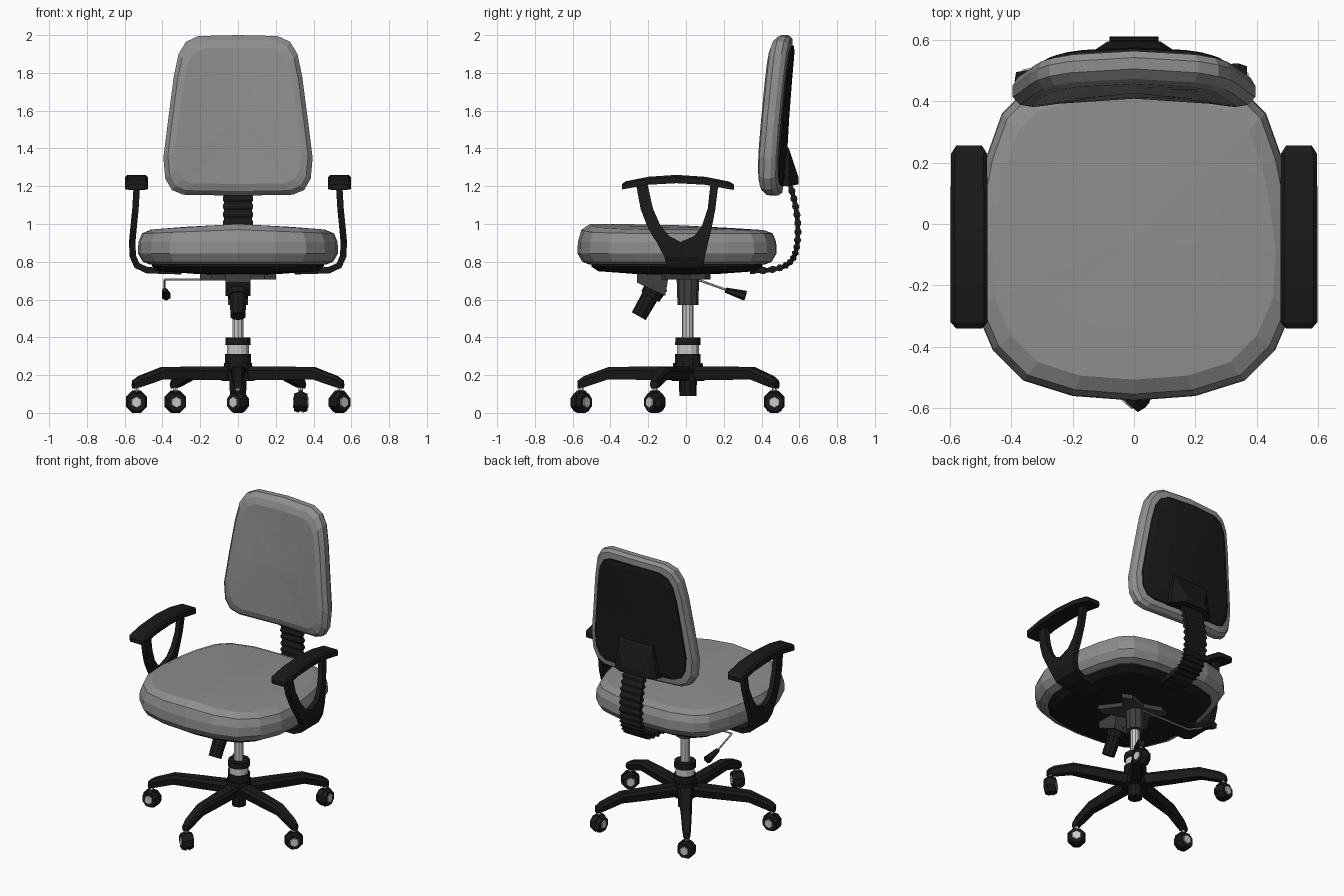
import bpy, bmesh, math
from mathutils import Vector as V
from mathutils.geometry import interpolate_bezier

if "Cube" in bpy.data.objects:
    bpy.data.objects.remove(bpy.data.objects["Cube"])


def material(name, g):
    m = bpy.data.materials.new(name)
    m.diffuse_color = (g, g, g, 1)
    m.use_nodes = True
    m.node_tree.nodes["Principled BSDF"].inputs["Base Color"].default_value = m.diffuse_color
    return m


FABRIC, BLACK = material("fabric", 0.27), material("black_plastic", 0.01)
CHROME, STEEL = material("chrome", 0.55), material("dark_steel", 0.05)


def finish(name, bm, mat):
    bmesh.ops.remove_doubles(bm, verts=bm.verts, dist=0.0005)
    bmesh.ops.recalc_face_normals(bm, faces=bm.faces)
    me = bpy.data.meshes.new(name)
    bm.to_mesh(me)
    bm.free()
    me.materials.append(mat)
    ob = bpy.data.objects.new(name, me)
    bpy.context.collection.objects.link(ob)
    return ob


def loft(name, rings, mat):
    """Skin closed rings of points and cap both ends."""
    bm = bmesh.new()
    rows = [[bm.verts.new(p) for p in r] for r in rings]
    n = len(rows[0])
    for a, b in zip(rows, rows[1:]):
        for i in range(n):
            j = (i + 1) % n
            bm.faces.new((a[i], a[j], b[j], b[i]))
    bm.faces.new(rows[0])
    bm.faces.new(rows[-1])
    return finish(name, bm, mat)


def rod(name, p, q, r1, r2, n, mat):
    p, q = V(p), V(q)
    rot = (q - p).to_track_quat('Z', 'Y')

    def ring(c, r):
        return [c + rot @ V((r * math.cos(t), r * math.sin(t), 0))
                for t in [2 * math.pi * (i + .5) / n for i in range(n)]]
    return loft(name, [ring(p, r1), ring(q, r2)], mat)


def prism(name, yz, hw, mat):
    return loft(name, [[(x, y, z) for y, z in yz] for x in (-hw, hw)], mat)


def mirrored(half):
    """Close a half outline whose ends lie on x = 0."""
    return half + [(-x, y) for x, y in half[-2:0:-1]]


# Seat cushion and pan share one outline
seat = mirrored([(0, -.575), (.2, -.56), (.36, -.51), (.46, -.41), (.52, -.27), (.53, -.1),
                 (.51, .07), (.48, .22), (.43, .36), (.36, .43), (.2, .475), (0, .48)])
CY = -.05


def seat_ring(z, s, crown=0):
    out = []
    for x, y in seat:
        x, y = x * s, CY + (y - CY) * s
        lift = (1 - abs(x) / .5) * min(1, max(0, (.35 - y) / .5))
        out.append((x, y, z + crown * lift))
    return out


loft("seat_cushion", [seat_ring(.785, 0), seat_ring(.785, .88), seat_ring(.80, .95),
                      seat_ring(.845, 1), seat_ring(.905, .995), seat_ring(.95, .96, .02),
                      seat_ring(.968, .87, .033), seat_ring(.973, .55, .027),
                      seat_ring(.975, 0, .024)], FABRIC)
loft("seat_pan", [seat_ring(.80, .86), seat_ring(.775, .86), seat_ring(.75, .79),
                  seat_ring(.735, .4), seat_ring(.73, 0)], BLACK)

# Backrest cushion and rear shell, leaning and wrapped around the sitter
back = mirrored([(0, 2), (.21, 1.995), (.275, 1.965), (.315, 1.9), (.34, 1.78), (.37, 1.55),
                 (.395, 1.35), (.385, 1.24), (.35, 1.18), (.29, 1.155), (0, 1.15)])
CZ = 1.56


def back_ring(d, s):
    out = []
    for x, z in back:
        x, z = x * s, CZ + (z - CZ) * s
        lean = .462 + .055 * max(0, (z - 1.15) / .85) ** 1.5
        out.append((x, lean - .04 * (x / .38) ** 2 + d, z))
    return out


loft("backrest_cushion", [back_ring(d, s) for d, s in (
    (-.055, 0), (-.055, .5), (-.055, .85), (-.042, .94), (-.012, 1), (.025, 1),
    (.048, .96), (.054, .85), (.05, .5), (.05, 0))], FABRIC)
loft("backrest_shell", [back_ring(d, s) for d, s in (
    (.045, .88), (.06, .87), (.066, .8), (.066, .45), (.066, 0))], BLACK)
loft("backrest_bracket", [[(x, y, z) for x, z in ((-w, lo), (w, lo), (w * .8, hi), (-w * .8, hi))]
                          for y, w, lo, hi in ((.49, .17, 1.2, 1.46), (.545, .16, 1.2, 1.4),
                                               (.595, .085, 1.21, 1.25))], BLACK)

# Ribbed spine swept from under the seat to the backrest
path = interpolate_bezier(V((0, .34, .752)), V((0, .56, .752)), V((0, .585, .80)),
                          V((0, .592, .94)), 40)
path += interpolate_bezier(V((0, .592, .94)), V((0, .598, 1.05)), V((0, .57, 1.14)),
                           V((0, .545, 1.23)), 28)[1:]
rings = []
for i, p in enumerate(path):
    t = (path[min(i + 1, len(path) - 1)] - path[max(i - 1, 0)]).normalized()
    nrm = V((0, -t.z, t.y))
    h, w = (.018, .08) if i % 4 < 2 else (.012, .074)
    rings.append([p + nrm * a * h + V((b * w, 0, 0))
                  for a, b in ((-1, -1), (-1, 1), (1, 1), (1, -1))])
loft("ribbed_spine", rings, BLACK)

# Armrests: arched pad on a U-shaped plate that bends under the seat
pad = [(-.34, 1.197, .042, .014), (-.32, 1.206, .06, .02), (-.2, 1.229, .06, .021),
       (-.05, 1.238, .06, .022), (.1, 1.229, .06, .021), (.23, 1.204, .058, .02),
       (.255, 1.195, .042, .014)]
plate = [(.535, 1.215, -.265, -.205, .13, .172), (.543, 1.08, -.24, -.175, .115, .155),
         (.552, .99, -.205, -.135, .085, .138), (.557, .935, -.175, -.09, .045, .125),
         (.56, .905, -.155, -.03, -.03, .118), (.557, .83, -.115, -.03, -.03, .10),
         (.535, .78, -.1, -.03, -.03, .09), (.48, .755, -.09, -.03, -.03, .08),
         (.3, .75, -.08, -.03, -.03, .07)]
for side, s in (("left", -1), ("right", 1)):
    loft(side + "_arm_pad",
         [[(s * .537 + a * w, y, z + b * h) for a, b in
           ((-1, -1), (1, -1), (1, .5), (.8, 1), (-.8, 1), (-1, .5))]
          for y, z, w, h in pad], BLACK)
    bm = bmesh.new()
    for r, q in zip(plate, plate[1:]):
        for k in (2, 4):
            pts = [V((s * a[0], a[j], a[1])) for a, j in ((r, k), (r, k + 1), (q, k + 1), (q, k))]
            pts = [p for i, p in enumerate(pts) if p != pts[i - 1]]
            bm.faces.new([bm.verts.new(p) for p in pts])
    frame = finish(side + "_arm_frame", bm, BLACK)
    mod = frame.modifiers.new("thickness", 'SOLIDIFY')
    mod.thickness, mod.offset = .034, 0

# Tilt mechanism, tension knob and height lever
star = [(-.2, -.11), (-.14, -.13), (0, -.07), (.14, -.13), (.2, -.11),
        (.11, .02), (.18, .1), (.12, .13), (0, .09), (-.12, .13), (-.18, .1), (-.11, .02)]
loft("mechanism_plate", [[(x, y, z) for x, y in star] for z in (.705, .74)], STEEL)
prism("mechanism_box", [(-.26, .735), (-.26, .69), (-.11, .62), (-.09, .735)], .065, STEEL)
rod("tension_knob_neck", (0, -.15, .68), (0, -.19, .615), .06, .055, 10, BLACK)
rod("tension_knob", (0, -.175, .645), (0, -.25, .512), .046, .042, 10, BLACK)
lever = [(0, .06, .706), (-.39, .06, .706), (-.39, .23, .645)]
for i, (p, q) in enumerate(zip(lever, lever[1:])):
    rod("lever_rod_%d" % i, p, q, .006, .006, 6, CHROME)
rod("lever_paddle", (-.388, .21, .65), (-.38, .315, .62), .014, .027, 6, BLACK)

# Central column
Y = .01
for name, z1, z2, r1, r2, n, mat in (
        ("column_socket", .57, .72, .055, .06, 10, STEEL),
        ("gas_piston", .35, .6, .031, .031, 10, CHROME),
        ("column_top_collar", .36, .40, .07, .068, 12, BLACK),
        ("column_ring", .305, .36, .06, .06, 12, CHROME),
        ("column_lower_collar", .26, .312, .07, .07, 12, BLACK),
        ("base_hub", .17, .265, .085, .078, 10, BLACK),
        ("column_foot", .09, .18, .045, .048, 10, BLACK)):
    rod(name, (0, Y, z1), (0, Y, z2), r1, r2, n, mat)

# Five-legged base with twin-wheel castors
leg = [(.03, .172, .245, .045), (.25, .175, .245, .04), (.42, .178, .243, .034),
       (.55, .135, .195, .027), (.585, .13, .17, .022)]
axle_yaw = [50, 50, 0, 100, 90]
for i in range(5):
    a = math.radians(-90 + 72 * i)
    d, t = V((math.cos(a), math.sin(a), 0)), V((-math.sin(a), math.cos(a), 0))
    o = V((0, Y, 0))
    loft("base_leg_%d" % i,
         [[o + d * r + t * u * w + V((0, 0, z)) for u, z in
           ((-.7, lo), (.7, lo), (1, hi - .02), (.7, hi), (-.7, hi), (-1, hi - .02))]
          for r, lo, hi, w in leg], BLACK)
    c = o + d * .565 + V((0, 0, .056))
    y = math.radians(axle_yaw[i] if i != 1 else -50)
    ax = V((math.cos(y), math.sin(y), 0))
    rod("castor_stem_%d" % i, c + V((0, 0, .03)), c + V((0, 0, .1)), .013, .013, 6, CHROME)
    rod("castor_hood_%d" % i, c - ax * .012 + V((0, 0, .006)), c + ax * .012 + V((0, 0, .006)),
        .06, .06, 8, BLACK)
    for s in (-1, 1):
        rod("castor_wheel_%d" % i, c + ax * s * .01, c + ax * s * .036, .06, .05, 8, BLACK)
        rod("castor_cap_%d" % i, c + ax * s * .034, c + ax * s * .041, .032, .028, 6, CHROME)
